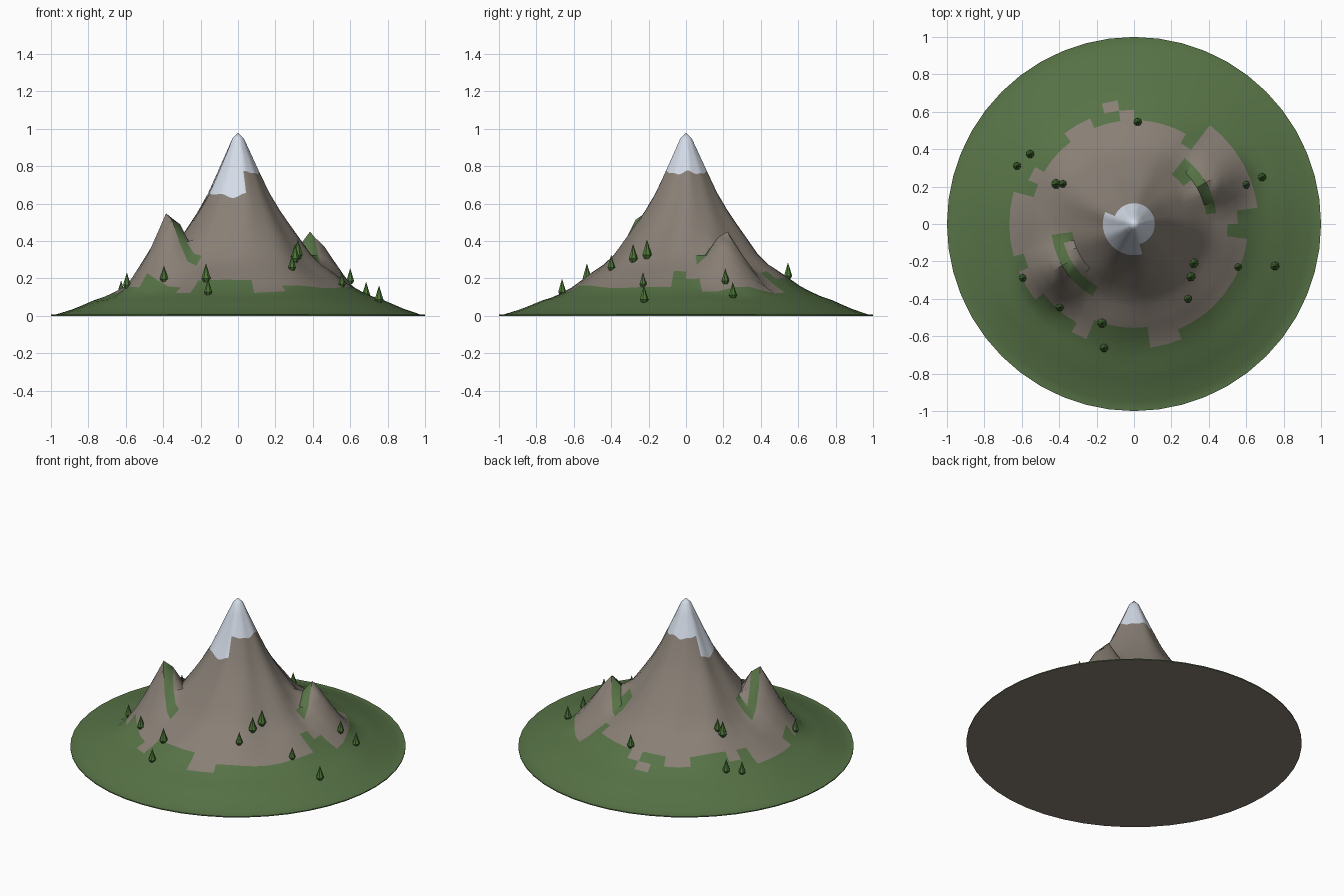
import bpy, bmesh, math

if "Cube" in bpy.data.objects:
    bpy.data.objects.remove(bpy.data.objects["Cube"])

SEG = 48


def material(name, r, g, b):
    m = bpy.data.materials.new(name)
    m.diffuse_color = (r, g, b, 1)
    m.use_nodes = True
    m.node_tree.nodes["Principled BSDF"].inputs["Base Color"].default_value = m.diffuse_color
    return m


rock = material("rock", 0.25, 0.215, 0.18)
grass = material("grass", 0.095, 0.17, 0.062)
snow = material("snow", 0.74, 0.80, 0.90)
leaf = material("tree_green", 0.075, 0.19, 0.04)

# Main peak profile: height at each ring, rings 1/18 apart
PROFILE = [0.98, 0.89, 0.765, 0.645, 0.55, 0.47, 0.395, 0.32, 0.27, 0.235,
           0.195, 0.155, 0.125, 0.10, 0.082, 0.058, 0.035, 0.017, 0.0]
# Side peaks: x, y, height, reach, steepness
PEAKS = [(-0.36, -0.23, 0.61, 0.47, 1.9), (0.395, 0.205, 0.485, 0.44, 1.6)]


def height(x, y):
    r, a = math.hypot(x, y), math.atan2(y, x)
    t = min(r * 18, 17.999)
    i = int(t)
    z = PROFILE[i] + (PROFILE[i + 1] - PROFILE[i]) * (t - i)
    ripple = math.sin(5 * a + 1) + 0.7 * math.sin(9 * a + 8 * r)
    z *= 1 + 0.035 * ripple * min(1, r * 2.5)
    for px, py, h, reach, p in PEAKS:
        d = math.hypot(x - px, y - py)
        if d < reach:
            z = max(z, h * (1 - d / reach) ** p)
    return z


# Last rocky ring for each of the 48 sectors, in hex
ROCK_EDGE = "acccccc9aaaabaabbaaabaccccbccbbbcaaaaccbbbbbbbb9"


def colour(ring, s):
    if ring < 2 or (ring == 2 and 21 <= s <= 37):
        return 2
    # grassy ledges along the side peak crests
    if ring == 7 and (25 <= s <= 31 or 1 <= s <= 6):
        return 1
    if ring == 6 and s in (5, 6, 25):
        return 1
    if ring == 11 and s == 13:
        return 0
    return 0 if ring < int(ROCK_EDGE[s], 16) else 1


# Mountain: polar grid with a flat rim and a closed underside
bm = bmesh.new()


def add_ring(r, z=None):
    out = []
    for s in range(SEG):
        a = 2 * math.pi * s / SEG
        x, y = r * math.cos(a), r * math.sin(a)
        out.append(bm.verts.new((x, y, height(x, y) if z is None else z)))
    return out


def bridge(inner, outer, index):
    for s in range(SEG):
        n = (s + 1) % SEG
        f = bm.faces.new((inner[s], outer[s], outer[n], inner[n]))
        f.material_index = index(s)


tip = bm.verts.new((0, 0, 0.98))
prev = add_ring(0.03, 0.95)
for s in range(SEG):
    bm.faces.new((tip, prev[s], prev[(s + 1) % SEG])).material_index = 2
for k in range(1, 18):
    cur = add_ring(k / 18)
    bridge(prev, cur, lambda s: colour(k - 1, s))
    prev = cur
for r, z in ((0.975, 0.007), (1.0, 0.006), (1.0, 0.0)):
    cur = add_ring(r, z)
    bridge(prev, cur, lambda s: 1)
    prev = cur
bm.faces.new(list(reversed(prev))).material_index = 0

mesh = bpy.data.meshes.new("mountain")
bm.to_mesh(mesh)
bm.free()
mountain = bpy.data.objects.new("mountain", mesh)
bpy.context.collection.objects.link(mountain)
for m in (rock, grass, snow):
    mesh.materials.append(m)
bpy.context.view_layer.objects.active = mountain
mountain.select_set(True)
bpy.ops.object.shade_smooth_by_angle(angle=math.radians(40))
mountain.select_set(False)

# Trees: six-sided cones with a tucked-in foot (x, y, tree height)
TREES = [(0.02, 0.545, 0.09), (-0.555, 0.374, 0.09), (-0.625, 0.31, 0.085),
         (-0.417, 0.214, 0.105), (-0.38, 0.214, 0.085), (0.60, 0.21, 0.085),
         (0.685, 0.25, 0.09), (-0.594, -0.289, 0.085), (-0.396, -0.444, 0.09),
         (-0.171, -0.53, 0.10), (-0.16, -0.663, 0.09), (0.32, -0.209, 0.105),
         (0.305, -0.283, 0.10), (0.289, -0.40, 0.085), (0.556, -0.23, 0.08),
         (0.754, -0.225, 0.095)]

for i, (x, y, h) in enumerate(TREES):
    bm = bmesh.new()
    for r1, r2, z1, z2 in ((0.13, 0.25, 0, 0.2), (0.25, 0, 0.2, 1)):
        res = bmesh.ops.create_cone(bm, cap_ends=(z1 == 0), segments=7,
                                    radius1=r1 * h, radius2=r2 * h,
                                    depth=(z2 - z1) * h)
        bmesh.ops.translate(bm, verts=res["verts"], vec=(0, 0, (z1 + z2) / 2 * h))
    bmesh.ops.remove_doubles(bm, verts=bm.verts, dist=0.0005)
    # drop the hidden cap between the two cone parts
    inner = [f for f in bm.faces if len(f.verts) == 7 and f.calc_center_median().z > 0.1 * h]
    bmesh.ops.delete(bm, geom=inner, context="FACES_ONLY")
    bmesh.ops.recalc_face_normals(bm, faces=bm.faces)
    me = bpy.data.meshes.new("tree")
    bm.to_mesh(me)
    bm.free()
    me.materials.append(leaf)
    tree = bpy.data.objects.new(f"tree_{i + 1}", me)
    tree.location = (x, y, height(x, y) - 0.008)
    bpy.context.collection.objects.link(tree)
